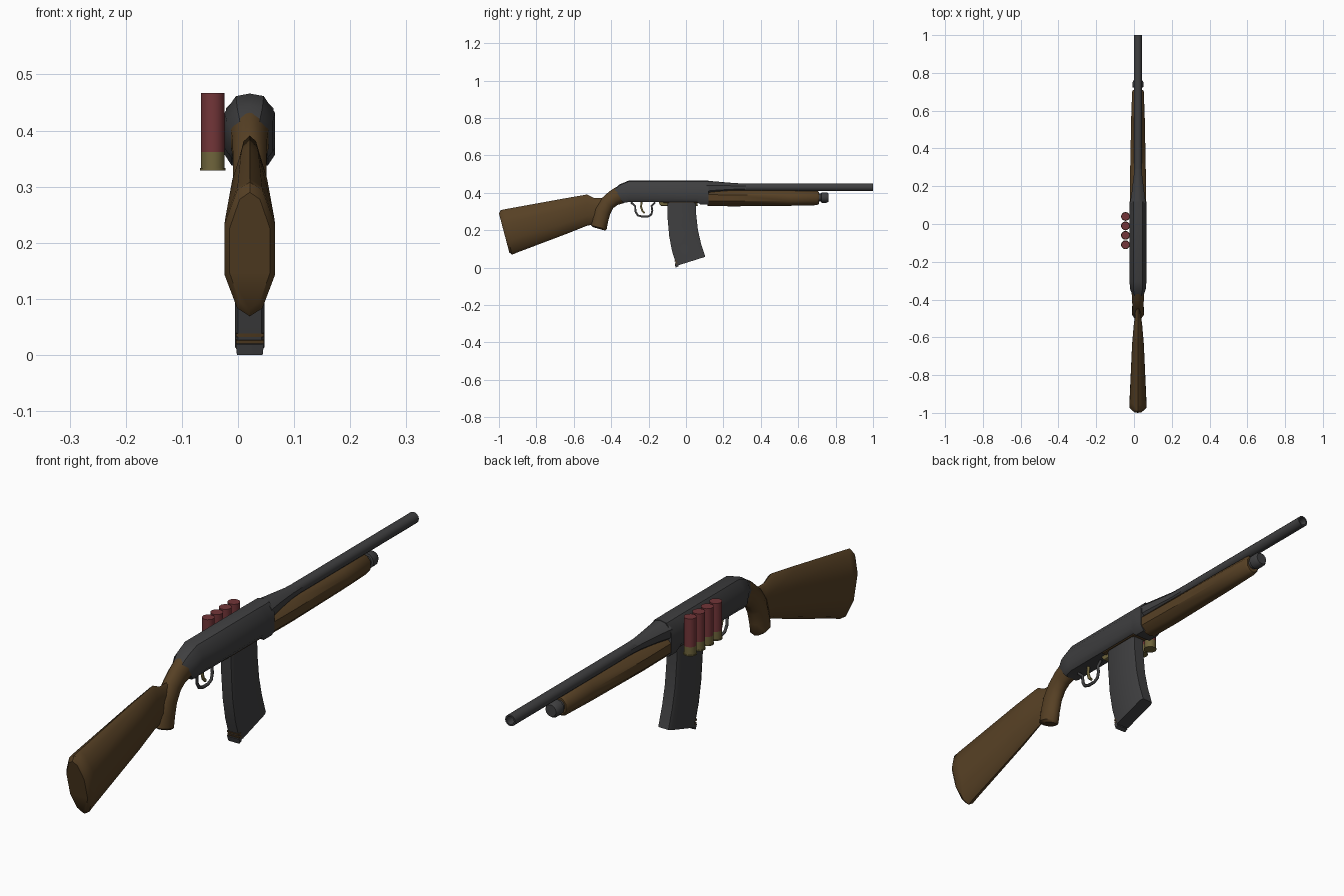
import bpy, bmesh, math
from mathutils import Vector

CX = 0.021  # centre plane of the gun


def material(name, rgb):
    m = bpy.data.materials.new(name)
    m.diffuse_color = (*rgb, 1)
    return m


STEEL = material("dark steel", (0.05, 0.05, 0.052))
WOOD = material("brown wood", (0.095, 0.052, 0.018))
RED = material("red plastic", (0.17, 0.036, 0.04))
BRASS = material("brass", (0.16, 0.13, 0.045))


def mirrored(half):
    """Close a half outline (width, height) across the centre plane."""
    return half + [(-u, v) for u, v in reversed(half) if abs(u) > 1e-6]


ROUND = [(math.sin(i * math.tau / 12), math.cos(i * math.tau / 12)) for i in range(12)]
BODY = mirrored([(0, 1), (0.55, 0.92), (1, 0.4), (1, -0.7), (0.72, -1)])
OVAL = mirrored([(0, 1), (0.5, 0.88), (1, 0.38), (1, -0.38), (0.5, -0.88), (0, -1)])
BOX = mirrored([(0.8, 1), (1, 0.85), (1, -0.85), (0.8, -1)])


def finish(name, bm, mat, angle=40):
    bmesh.ops.recalc_face_normals(bm, faces=bm.faces)
    me = bpy.data.meshes.new(name)
    bm.to_mesh(me)
    bm.free()
    me.materials.append(mat)
    ob = bpy.data.objects.new(name, me)
    bpy.context.collection.objects.link(ob)
    bpy.ops.object.select_all(action='DESELECT')
    ob.select_set(True)
    bpy.context.view_layer.objects.active = ob
    bpy.ops.object.shade_smooth_by_angle(angle=math.radians(angle))
    return ob


def loft(name, mat, outline, sections, angle=40):
    """Skin an outline through sections (y_top, z_top, y_bottom, z_bottom, half_width)."""
    bm = bmesh.new()
    rings = []
    for yt, zt, yb, zb, w in sections:
        top, bot = Vector((CX, yt, zt)), Vector((CX, yb, zb))
        mid, half = (top + bot) / 2, (top - bot) / 2
        rings.append([bm.verts.new(mid + half * v + Vector((u * w, 0, 0))) for u, v in outline])
    n = len(outline)
    for a, b in zip(rings, rings[1:]):
        for i in range(n):
            bm.faces.new((a[i], a[(i + 1) % n], b[(i + 1) % n], b[i]))
    bm.faces.new(rings[0])
    bm.faces.new(rings[-1])
    return finish(name, bm, mat, angle)


def tube(name, mat, pts, radius, cyclic=False):
    """Round bar along points (y, z) on the centre plane."""
    cu = bpy.data.curves.new(name, 'CURVE')
    cu.dimensions = '3D'
    cu.bevel_depth, cu.bevel_resolution, cu.use_fill_caps = radius, 1, True
    sp = cu.splines.new('POLY')
    sp.points.add(len(pts) - 1)
    for p, (y, z) in zip(sp.points, pts):
        p.co = (CX, y, z, 1)
    sp.use_cyclic_u = cyclic
    cu.materials.append(mat)
    ob = bpy.data.objects.new(name, cu)
    bpy.context.collection.objects.link(ob)


def upright(name, mat, x, y, z0, z1, r):
    bm = bmesh.new()
    bmesh.ops.create_cone(bm, cap_ends=True, segments=14, radius1=r, radius2=r, depth=z1 - z0)
    bmesh.ops.translate(bm, verts=bm.verts, vec=(x, y, (z0 + z1) / 2))
    return finish(name, bm, mat)


# Receiver with sloping rear
loft("receiver", STEEL, BODY, [
    (-0.385, 0.420, -0.335, 0.345, 0.032), (-0.355, 0.445, -0.325, 0.348, 0.041),
    (-0.305, 0.466, -0.300, 0.352, 0.045), (0.06, 0.466, 0.06, 0.352, 0.045),
    (0.075, 0.466, 0.075, 0.338, 0.045), (0.12, 0.466, 0.12, 0.338, 0.045)])

# Barrel: shroud taper, tube and recessed muzzle
loft("barrel_shroud", STEEL, OVAL, [
    (0.11, 0.465, 0.11, 0.385, 0.042), (0.17, 0.460, 0.17, 0.395, 0.033),
    (0.26, 0.452, 0.26, 0.405, 0.022), (0.32, 0.450, 0.32, 0.409, 0.020)])
loft("barrel", STEEL, ROUND, [
    (0.25, 0.451, 0.25, 0.409, 0.021), (1.0, 0.451, 1.0, 0.409, 0.021),
    (1.0, 0.445, 1.0, 0.415, 0.015), (0.95, 0.445, 0.95, 0.415, 0.015)])

# Wooden fore grip and magazine tube cap
loft("fore_grip", WOOD, OVAL, [
    (0.115, 0.418, 0.115, 0.330, 0.043), (0.25, 0.416, 0.25, 0.328, 0.042),
    (0.56, 0.414, 0.56, 0.331, 0.036), (0.70, 0.412, 0.70, 0.334, 0.031),
    (0.71, 0.405, 0.71, 0.341, 0.026)])
loft("tube_cap", STEEL, ROUND, [
    (0.70, 0.396, 0.70, 0.354, 0.021), (0.722, 0.396, 0.722, 0.354, 0.021),
    (0.724, 0.403, 0.724, 0.347, 0.028), (0.752, 0.403, 0.752, 0.347, 0.028),
    (0.762, 0.397, 0.762, 0.353, 0.022)])

# Wrist and pistol grip
loft("pistol_grip", WOOD, OVAL, [
    (-0.372, 0.432, -0.330, 0.346, 0.034), (-0.410, 0.408, -0.365, 0.336, 0.031),
    (-0.450, 0.372, -0.390, 0.318, 0.030), (-0.486, 0.320, -0.406, 0.285, 0.030),
    (-0.500, 0.270, -0.417, 0.245, 0.031), (-0.508, 0.226, -0.424, 0.205, 0.031),
    (-0.495, 0.216, -0.432, 0.198, 0.022)])

# Shoulder stock
loft("stock", WOOD, OVAL, [
    (-0.440, 0.372, -0.420, 0.285, 0.014), (-0.490, 0.372, -0.475, 0.235, 0.015),
    (-0.530, 0.391, -0.530, 0.224, 0.022), (-0.640, 0.372, -0.630, 0.184, 0.031),
    (-0.960, 0.314, -0.900, 0.082, 0.044), (-0.990, 0.308, -0.930, 0.069, 0.045),
    (-1.0, 0.290, -0.945, 0.082, 0.036)])

# Curved box magazine, with base plate lip and wooden bands at its heel
loft("magazine", STEEL, BOX, [
    (0.052, 0.36, -0.100, 0.36, 0.026), (0.054, 0.29, -0.099, 0.27, 0.026),
    (0.064, 0.20, -0.090, 0.17, 0.026), (0.080, 0.13, -0.075, 0.09, 0.026),
    (0.103, 0.058, -0.050, 0.010, 0.026)], 25)
loft("magazine_lip", STEEL, BOX, [
    (-0.045, 0.024, -0.060, 0.019, 0.025), (-0.040, 0.007, -0.055, 0.000, 0.023)])
for i, z in enumerate((0.024, 0.036)):
    loft(f"magazine_band_{i + 1}", WOOD, BOX, [
        (-0.045, z + 0.004, -0.0585 - i * 0.003, z + 0.002, 0.025),
        (-0.045, z - 0.002, -0.0565 - i * 0.003, z - 0.004, 0.025)])

# Wooden underside plate between guard and fore grip
loft("underside_plate", WOOD, BOX, [
    (-0.12, 0.358, -0.12, 0.347, 0.030), (0.075, 0.358, 0.075, 0.347, 0.030)])
loft("magazine_catch", BRASS, BOX, [
    (-0.145, 0.355, -0.145, 0.345, 0.012), (-0.135, 0.355, -0.135, 0.332, 0.012),
    (-0.100, 0.355, -0.100, 0.332, 0.012)])

# Trigger guard and trigger
tube("trigger_guard", STEEL, [
    (-0.295, 0.350), (-0.272, 0.330), (-0.270, 0.300), (-0.258, 0.280), (-0.235, 0.273),
    (-0.205, 0.273), (-0.186, 0.283), (-0.180, 0.305), (-0.184, 0.330), (-0.165, 0.350)], 0.006)
tube("trigger", BRASS, [(-0.238, 0.355), (-0.240, 0.325), (-0.234, 0.305), (-0.222, 0.292)], 0.006)

# Four spare shells on the left side
for i in range(4):
    y = 0.04 - 0.05 * i
    upright(f"shell_case_{i + 1}", RED, -0.045, y, 0.362, 0.467, 0.0215)
    upright(f"shell_base_{i + 1}", BRASS, -0.045, y, 0.332, 0.362, 0.0215)
    upright(f"shell_rim_{i + 1}", BRASS, -0.045, y, 0.329, 0.333, 0.0235)
